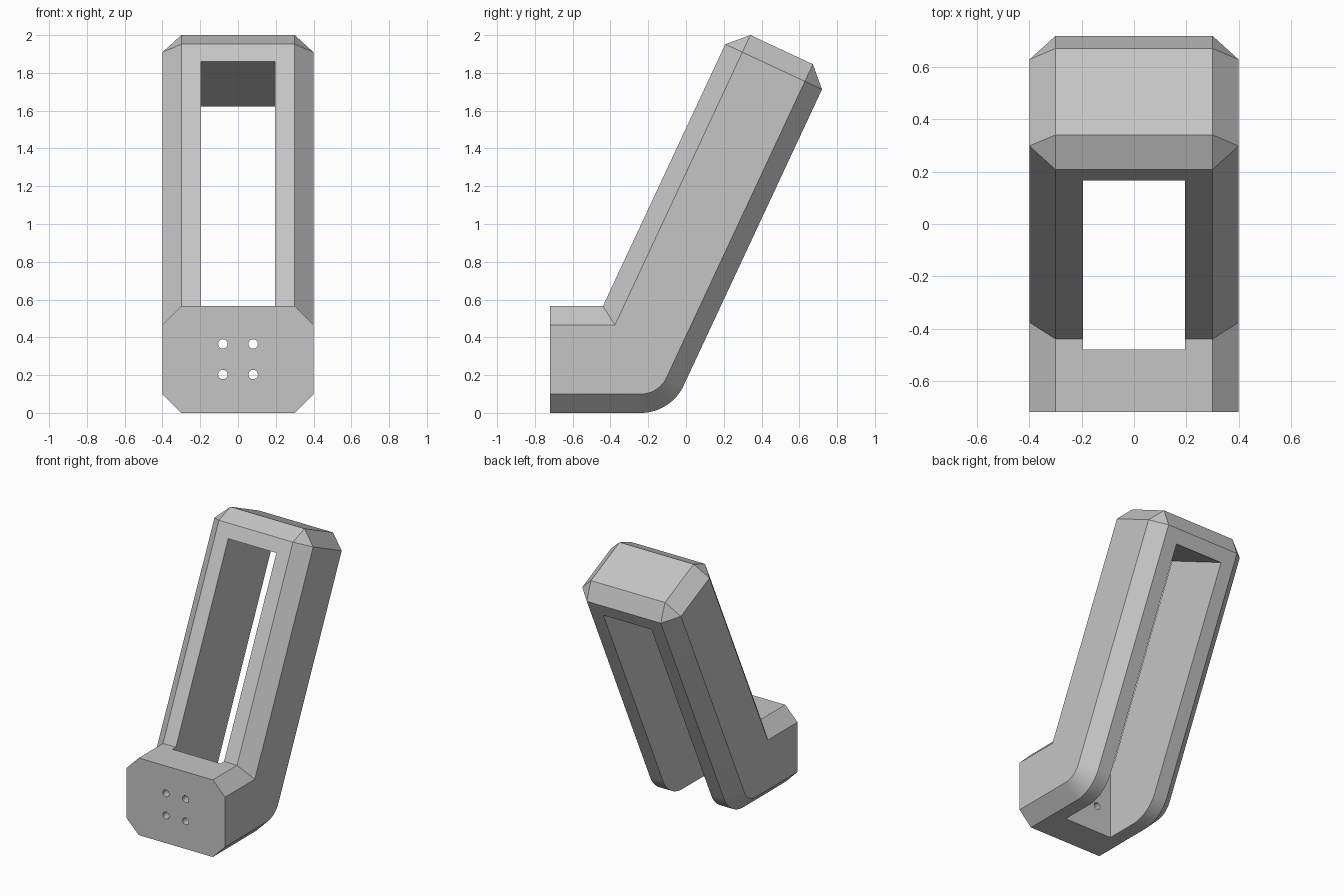
import bpy, bmesh, math
from mathutils import Matrix, Vector

cube = bpy.data.objects.get("Cube")
if cube:
    bpy.data.objects.remove(cube)

HALF, FLAT = 0.4, 0.3            # half width, half width inside the chamfers
DEPTH, CH = 0.565, 0.1           # section thickness and chamfer
ANGLE = math.radians(65)         # lean of the arm
RADIUS, STEPS = 0.25, 16         # rounded outer bend
CORNER_Y = -0.08                 # where the outer lines would meet
FRONT_Y, END = -0.72, (0.72, 1.713)

along = Vector((0, math.cos(ANGLE), math.sin(ANGLE)))
inward = Vector((0, -math.sin(ANGLE), math.cos(ANGLE)))

# Chamfered section as (x, distance from outer face)
SECTION = [(-FLAT, 0), (FLAT, 0), (HALF, CH), (HALF, DEPTH - CH),
           (FLAT, DEPTH), (-FLAT, DEPTH), (-HALF, DEPTH - CH), (-HALF, CH)]

grey = bpy.data.materials.new("Plain grey")
grey.use_nodes = True
colour = (0.56, 0.56, 0.56, 1)
grey.diffuse_color = colour
grey.node_tree.nodes["Principled BSDF"].inputs["Base Color"].default_value = colour


def make_object(name, bm):
    bmesh.ops.recalc_face_normals(bm, faces=bm.faces)
    mesh = bpy.data.meshes.new(name)
    bm.to_mesh(mesh)
    bm.free()
    mesh.materials.append(grey)
    obj = bpy.data.objects.new(name, mesh)
    bpy.context.collection.objects.link(obj)
    return obj


def bend_ring(a):
    """Outer points follow the arc, inner points stay on the mitre."""
    ring = []
    for x, t in SECTION:
        if t <= CH:
            r = RADIUS - t
            y = CORNER_Y - RADIUS * math.tan(ANGLE / 2) + r * math.sin(a)
            ring.append(Vector((x, y, RADIUS - r * math.cos(a))))
        else:
            ring.append(Vector((x, CORNER_Y - t * math.tan(ANGLE / 2), t)))
    return ring


# Body: foot, rounded bend, leaning arm, chamfered tip
tip = Vector((0, *END))
rings = [[Vector((x, FRONT_Y, t)) for x, t in SECTION]]
rings += [bend_ring(ANGLE * i / STEPS) for i in range(STEPS + 1)]
rings.append([tip + Vector((x, 0, 0)) + inward * t for x, t in SECTION])
rings.append([tip + along * CH + Vector((max(-FLAT, min(FLAT, x)), 0, 0))
              + inward * max(CH, min(DEPTH - CH, t)) for x, t in SECTION])

bm = bmesh.new()
loops = [[bm.verts.new(p) for p in ring] for ring in rings]
for a, b in zip(loops, loops[1:]):
    for i in range(len(a)):
        j = (i + 1) % len(a)
        bm.faces.new((a[i], a[j], b[j], b[i]))
bm.faces.new(loops[0])
bm.faces.new(loops[-1])
bmesh.ops.remove_doubles(bm, verts=bm.verts, dist=0.0005)
bmesh.ops.recalc_face_normals(bm, faces=bm.faces)
bmesh.ops.dissolve_limit(bm, angle_limit=math.radians(0.5),
                         verts=bm.verts, edges=bm.edges)
body = make_object("angled_bracket", bm)

# Slot cutter: open below and behind, square to the arm at the top
slot_top = Vector((0, 0.168, 1.86)) + inward * 0.1
slot_side = [Vector((0, -0.48, -0.5)), Vector((0, -0.48, 0.8)), slot_top,
             slot_top - inward * 0.8, Vector((0, 0.8, -0.5))]
bm = bmesh.new()
face = bm.faces.new([bm.verts.new(p - Vector((0.195, 0, 0))) for p in slot_side])
new = bmesh.ops.extrude_face_region(bm, geom=[face])["geom"]
bmesh.ops.translate(bm, vec=(0.39, 0, 0),
                    verts=[v for v in new if isinstance(v, bmesh.types.BMVert)])
slot = make_object("slot_cutter", bm)

# Four screw holes through the front plate
bm = bmesh.new()
for x in (-0.08, 0.08):
    for z in (0.203, 0.365):
        place = Matrix.Translation((x, -0.6, z)) @ Matrix.Rotation(math.pi / 2, 4, 'X')
        bmesh.ops.create_cone(bm, cap_ends=True, segments=24, radius1=0.025,
                              radius2=0.025, depth=0.4, matrix=place)
holes = make_object("screw_hole_cutter", bm)

bpy.ops.object.select_all(action='DESELECT')
body.select_set(True)
bpy.context.view_layer.objects.active = body
for cutter in (slot, holes):
    cutter.hide_render = True
    mod = body.modifiers.new(cutter.name, 'BOOLEAN')
    mod.operation, mod.solver, mod.object = 'DIFFERENCE', 'EXACT', cutter
    bpy.ops.object.modifier_apply(modifier=mod.name)
    bpy.data.objects.remove(cutter)

bpy.ops.object.shade_smooth_by_angle(angle=math.radians(30))
